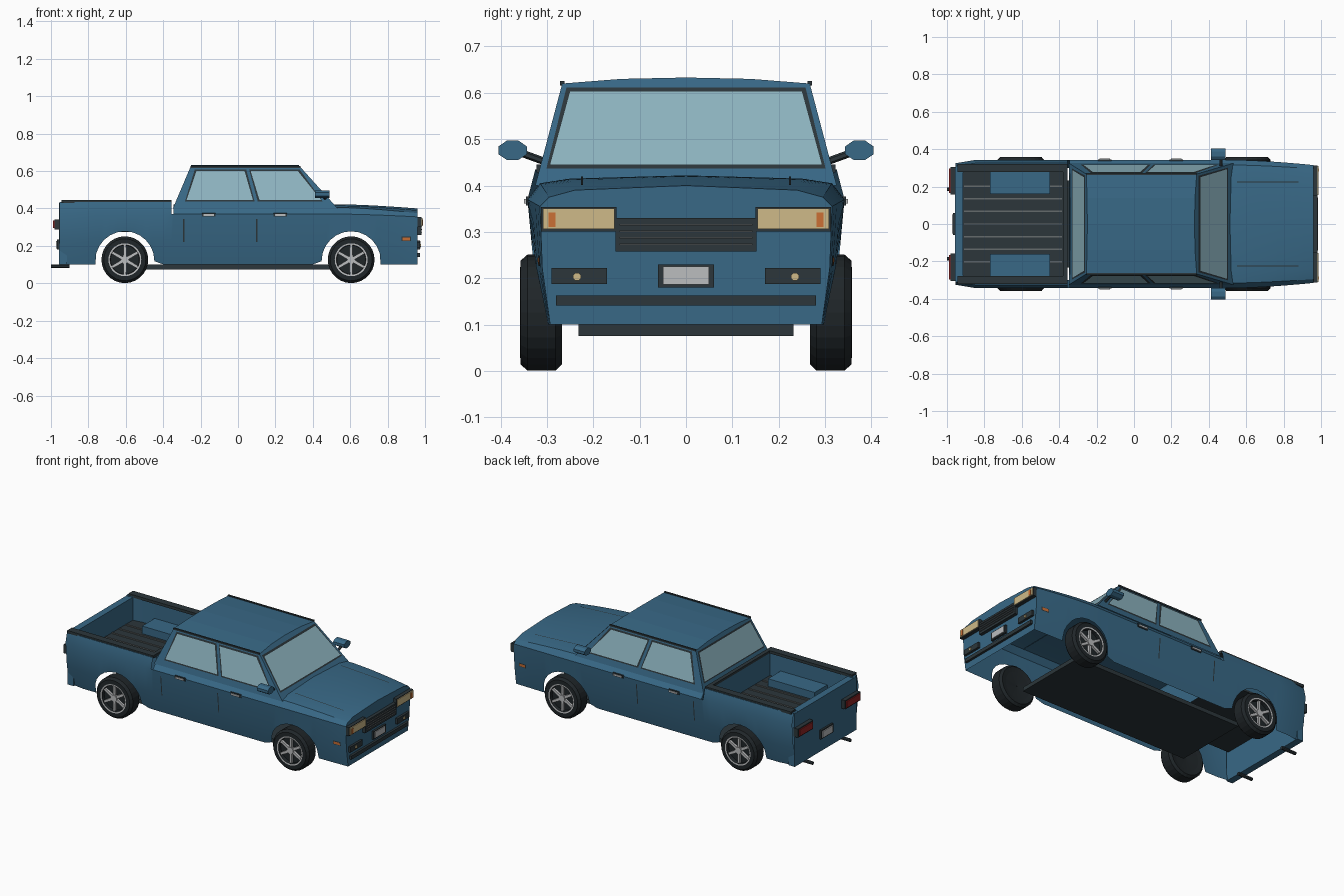
import bpy, bmesh, math
from mathutils import Vector, Matrix

cube = bpy.data.objects.get("Cube")
if cube:
    bpy.data.objects.remove(cube, do_unlink=True)


def material(name, *rgb):
    m = bpy.data.materials.new(name)
    m.use_nodes = True
    m.diffuse_color = (*rgb, 1)
    m.node_tree.nodes["Principled BSDF"].inputs["Base Color"].default_value = (*rgb, 1)
    return m


BLUE = material("body blue", .04, .14, .24)
TRIM = material("black trim", .025, .037, .043)
RUBBER = material("tyre rubber", .014, .019, .022)
GLASS = material("window glass", .27, .46, .53)
LAMP = material("headlight cream", .62, .49, .25)
AMBER = material("indicator amber", .6, .16, .035)
RED = material("taillight red", .28, .018, .018)
SILVER = material("silver", .5, .51, .52)
RIB = material("rib grey", .13, .145, .15)


def build(name, verts, faces, mats, mirror=False, index=None, smooth=False):
    """Mesh in world coordinates, optionally mirrored across the centre plane."""
    me = bpy.data.meshes.new(name)
    me.from_pydata([tuple(v) for v in verts], [], faces)
    for m in mats if isinstance(mats, list) else [mats]:
        me.materials.append(m)
    if index:
        for p, i in zip(me.polygons, index):
            p.material_index = i
    bm = bmesh.new()
    bm.from_mesh(me)
    bmesh.ops.recalc_face_normals(bm, faces=bm.faces)
    bm.to_mesh(me)
    bm.free()
    ob = bpy.data.objects.new(name, me)
    bpy.context.collection.objects.link(ob)
    if mirror:
        mod = ob.modifiers.new("mirror", 'MIRROR')
        mod.use_axis = (False, True, False)
    if smooth:
        bpy.ops.object.select_all(action='DESELECT')
        ob.select_set(True)
        bpy.context.view_layer.objects.active = ob
        bpy.ops.object.shade_smooth_by_angle(angle=math.radians(25))
    return ob


BOX_FACES = [(0, 1, 3, 2), (4, 6, 7, 5), (0, 4, 5, 1), (2, 3, 7, 6), (0, 2, 6, 4), (1, 5, 7, 3)]


def box(name, xs, ys, zs, mat, mirror=False):
    return build(name, [(x, y, z) for x in xs for y in ys for z in zs], BOX_FACES, mat, mirror)


# Half cross-sections (y, z) of the body shell
MID = [(.30, .10), (.328, .22), (.342, .37), (.315, .405), (.25, .415), (0, .422)]
NOSE = [(.293, .10), (.31, .22), (.315, .355), (.295, .375), (.24, .39), (0, .40)]
BED = [(.30, .10), (.328, .22), (.342, .37), (.325, .435), (.285, .435), (.285, .285)]
AXLE, ARCH = .605, .158


def section(x):
    if x < -.35:
        k = 1 - .05 * max(0, (-.85 - x) / .105)
        return [(y * k, z) for y, z in BED]
    t = max(0, (x - .55) / .41) ** 1.5
    return [(a + (c - a) * t, b + (d - b) * t) for (a, b), (c, d) in zip(MID, NOSE)]


def side_y(x, z):
    s = section(x)
    for (a, b), (c, d) in zip(s, s[1:4]):
        if z <= d:
            return a + (c - a) * (z - b) / (d - b)
    return s[3][0]


def bottom(x):
    d = AXLE - abs(x)
    if abs(d) < ARCH:
        return .12 + math.sqrt(ARCH ** 2 - d * d)
    return .10 + .018 * max(0, 1 - (d - ARCH) / .05) if d > 0 else .10


def row(x):
    s, low = section(x), bottom(x)
    zs = [max(s[0][1], low), max(s[1][1], low + .01)]
    return [(x, side_y(x, z), z) for z in zs] + [(x, y, z) for y, z in s[2:]]


def arch_stations(sign):
    arc = [AXLE + ARCH * math.cos(math.pi * i / 12) for i in range(13)]
    return [sign * x for x in arc + [AXLE + ARCH + .001, AXLE - ARCH - .05]]


# Body shell: bed sides and the closed front share one lofted grid
stations = sorted(arch_stations(-1) + [-.955, -.85, -.356])
bed_rows = len(stations)
stations += sorted(arch_stations(1) + [-.344, 0, .85, .91, .96])
verts = [p for x in stations for p in row(x)]
faces = []
for i in range(len(stations) - 1):
    for k in range(2 if i == bed_rows - 1 else 5):
        a = i * 6 + k
        faces.append((a, a + 1, a + 7, a + 6))
last = len(verts) - 6
verts.append((.96, 0, .10))
faces.append(tuple(range(last, last + 7)))
faces.append(tuple(bed_rows * 6 + k for k in range(1, 6)) + (len(verts),))
verts.append((-.344, 0, .22))
build("body_shell", verts, faces, BLUE, True, smooth=True)

# Load bed
box("tailgate", (-.957, -.915), (-.302, .302), (.10, .43), BLUE)
box("bed_floor", (-.92, -.36), (-.286, .286), (.275, .288), TRIM)
box("bed_front_wall", (-.376, -.357), (-.286, .286), (.28, .435), BLUE)
box("bed_front_rail", (-.38, -.356), (-.3, .3), (.43, .445), TRIM)
box("bed_side_rail", (-.945, -.356), (.277, .322), (.428, .445), TRIM, True)
box("wheel_box", (-.77, -.45), (.16, .284), (.28, .335), BLUE, True)
for i in range(-3, 4):
    y = i * .067
    box("bed_rib", (-.91, -.385), (y - .004, y + .004), (.286, .294), RIB)
box("chassis_floor", (-.55, .6), (-.232, .232), (.075, .10), TRIM)


# Cab: slopes given as functions of height
def cab_y(z):
    return .32 - .265 * (z - .42)


def front_x(z):
    return .515 - .9 * (z - .42)


def rear_x(z):
    return -.34 + .425 * (z - .42)


outline = [(0, .40), (cab_y(.40), .40), (cab_y(.62), .62), (.14, .63), (0, .633)]
verts = [(f(z), y, z) for f in (front_x, rear_x) for y, z in outline]
faces = [tuple(range(5)), tuple(range(5, 10))] + [(k, k + 1, k + 6, k + 5) for k in (1, 2, 3)]
build("cab", verts, faces, BLUE, True)
box("roof_gutter", (-.255, .335), (.262, .272), (.616, .626), TRIM, True)


def grow(pts, d):
    """Push a 2D outline outward from its centre by about d."""
    c = sum((Vector(p) for p in pts), Vector((0, 0))) / len(pts)
    return [(p[0] + math.copysign(d, p[0] - c.x), p[1] + math.copysign(d, p[1] - c.y)) for p in pts]


def side_window(name, pts):
    for part, d, off, mat in (("_frame", .009, .002, TRIM), ("_glass", 0, .005, GLASS)):
        build(name + part, [(x, cab_y(z) + off, z) for x, z in grow(pts, d)], [(0, 1, 2, 3)], mat, True)


def end_window(name, slope, sign, pts):
    for part, d, off, mat in (("_frame", .008, .002, TRIM), ("_glass", 0, .005, GLASS)):
        build(name + part, [(slope(z) + sign * off, y, z) for y, z in grow(pts, d)], [(0, 1, 2, 3)], mat)


side_window("rear_door_window", [(-.275, .445), (-.222, .6), (.035, .6), (.08, .445)])
side_window("front_door_window", [(.115, .445), (.068, .6), (.32, .6), (.445, .445)])
end_window("windscreen", front_x, 1, [(-.293, .445), (-.25, .603), (.25, .603), (.293, .445)])
end_window("back_window", rear_x, -1, [(-.288, .455), (-.25, .603), (.25, .603), (.288, .455)])


# Thin details laid on the body sides
def side_plate(name, x0, x1, z0, z1, off, mat):
    pts = [(x0, z0), (x1, z0), (x1, z1), (x0, z1)]
    build(name, [(x, side_y(x, z) + off, z) for x, z in pts], [(0, 1, 2, 3)], mat, True)


for x in (-.29, .10):
    side_plate("door_seam", x - .003, x + .003, .22, .345, .003, TRIM)
for x in (-.157, .225):
    box("handle_recess", (x - .036, x + .036), (.33, .345), (.357, .376), TRIM, True)
    box("door_handle", (x - .028, x + .028), (.34, .35), (.361, .371), SILVER, True)
side_plate("side_marker_rim", .875, .925, .226, .249, .002, TRIM)
side_plate("side_marker", .88, .92, .23, .245, .004, AMBER)
for x0, x1, z in ((.55, .88, .42),):
    hood = [(x, y, section(x)[4][1] + .004) for x, y in ((x0, .222), (x1, .222), (x1, .227), (x0, .227))]
    build("hood_seam", hood, [(0, 1, 2, 3)], TRIM, True)

# Front end
box("headlight_housing", (.93, .982), (.150, .313), (.301, .354), TRIM, True)
box("headlight", (.98, .987), (.154, .309), (.306, .350), LAMP, True)
box("front_indicator", (.985, .99), (.281, .297), (.310, .342), AMBER, True)
box("grille", (.93, .98), (-.152, .152), (.258, .330), TRIM)
for i in range(4):
    z = .272 + i * .014
    box("grille_bar", (.975, .985), (-.143, .143), (z, z + .003), RIB)
box("fog_housing", (.95, .974), (.170, .290), (.188, .222), TRIM, True)
box("front_bumper_strip", (.95, .974), (-.28, .28), (.141, .163), TRIM)
box("front_plate_frame", (.95, .972), (-.06, .06), (.18, .23), TRIM)
box("front_plate", (.97, .977), (-.05, .05), (.187, .225), SILVER)

# Rear end
box("taillight_housing", (-.982, -.95), (.157, .305), (.288, .342), TRIM, True)
box("taillight", (-.988, -.98), (.165, .297), (.295, .335), RED, True)
box("rear_plate_frame", (-.968, -.95), (-.06, .06), (.18, .235), TRIM)
box("rear_plate", (-.974, -.966), (-.05, .05), (.187, .227), SILVER)


def rod(name, a, b, radius, mat, sides=8, squash=1):
    a, b = Vector(a), Vector(b)
    turn = (b - a).to_track_quat('Z', 'Y').to_matrix()
    verts = []
    for c in (a, b):
        for i in range(sides):
            t = 2 * math.pi * (i + .5) / sides
            v = turn @ Vector((radius * math.cos(t), radius * math.sin(t), 0))
            verts.append(c + Vector((v.x, v.y, v.z * squash)))
    faces = [(i, (i + 1) % sides, sides + (i + 1) % sides, sides + i) for i in range(sides)]
    faces += [tuple(range(sides)), tuple(range(sides, 2 * sides))]
    return build(name, verts, faces, mat, True)


rod("exhaust_pipe", (-1, .185, .09), (-.9, .185, .09), .01, TRIM)
rod("fog_lamp", (.97, .235, .203), (.979, .235, .203), .009, LAMP)
rod("mirror_arm", (.465, .30, .45), (.465, .355, .47), .008, TRIM, 6)
rod("mirror_head", (.412, .374, .476), (.488, .374, .476), .033, BLUE, 8, .68)

# Wheels: lathed tyre and rim, with spokes and hub
PROFILE = [(.001, .28), (.084, .273), (.112, .268), (.125, .281), (.125, .342),
           (.112, .357), (.088, .358), (.079, .357), (.077, .336), (.001, .336)]
SEG = 28
for place, cx in (("front", AXLE), ("rear", -AXLE)):
    verts, faces, index = [], [], []
    for i in range(SEG):
        t = 2 * math.pi * i / SEG
        verts += [(cx + r * math.cos(t), y, .126 + r * math.sin(t)) for r, y in PROFILE]
        for k in range(len(PROFILE) - 1):
            n, j = len(PROFILE), (i + 1) % SEG
            faces.append((i * n + k, i * n + k + 1, j * n + k + 1, j * n + k))
            index.append(1 if k == 6 else 0)
    build(place + "_wheel", verts, faces, [RUBBER, SILVER], True, index)
    for i in range(6):
        spin = Matrix.Rotation(math.pi * i / 3 + math.pi / 6, 3, 'Y')
        pts = [spin @ Vector((x, y, z * (.9 if x > .05 else 1.1)))
               for x in (.012, .08) for y in (.335, .35) for z in (-.008, .008)]
        build(place + "_spoke", [p + Vector((cx, 0, .126)) for p in pts], BOX_FACES, SILVER, True)
    rod(place + "_hub", (cx, .33, .126), (cx, .354, .126), .021, SILVER, 12)
